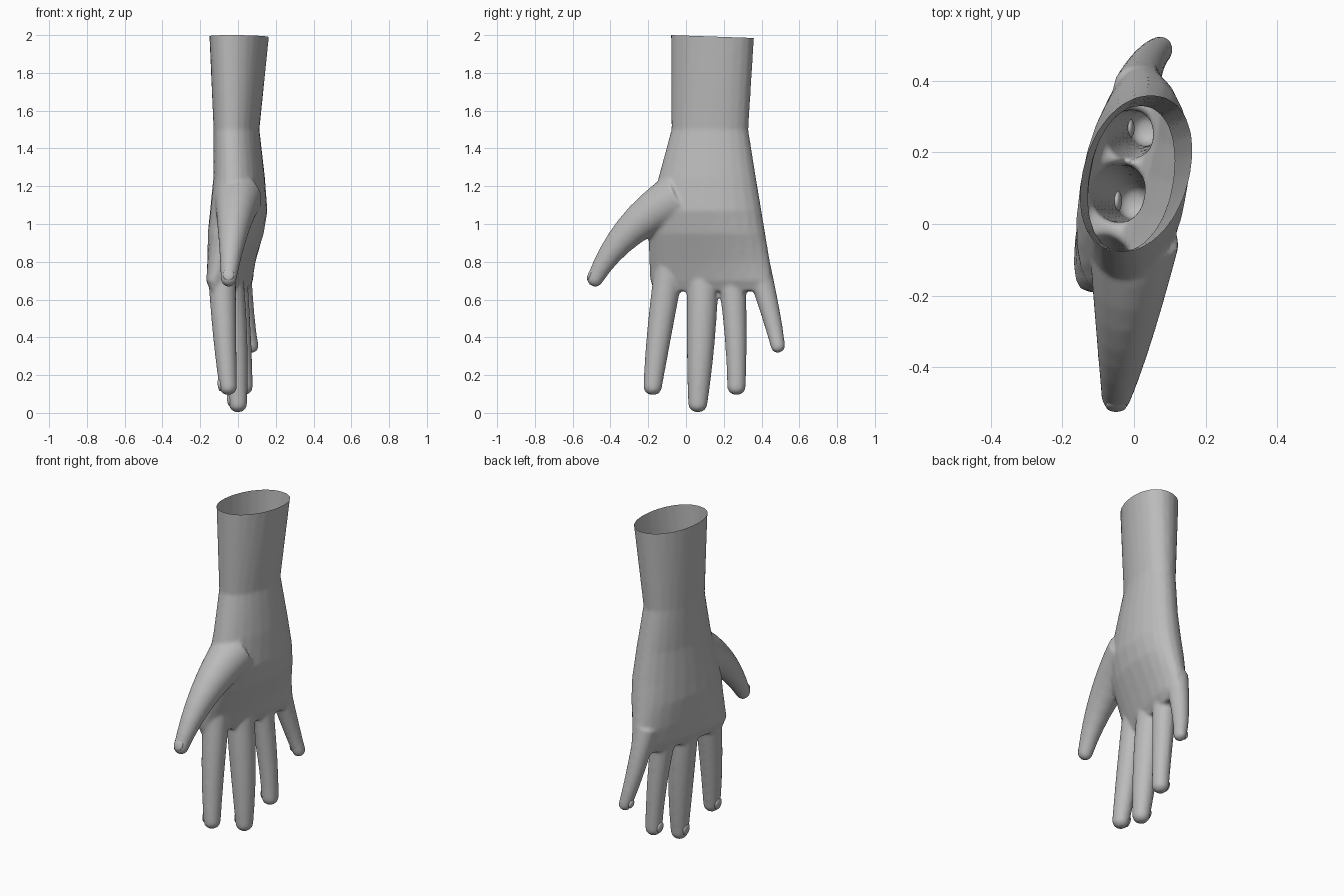
import bpy, bmesh, math
from mathutils import Vector

if "Cube" in bpy.data.objects:
    bpy.data.objects.remove(bpy.data.objects["Cube"])

skin = bpy.data.materials.new("grey skin")
skin.diffuse_color = (0.5, 0.5, 0.5, 1)
skin.use_nodes = True
skin.node_tree.nodes["Principled BSDF"].inputs["Base Color"].default_value = skin.diffuse_color
SEG = 24
ANGLES = [2 * math.pi * i / SEG for i in range(SEG)]


def spow(v, p):
    return math.copysign(abs(v) ** p, v)


def loft(bm, rings):
    """Skin a list of closed rings and cap both ends."""
    loops = [[bm.verts.new(p) for p in ring] for ring in rings]
    for a, b in zip(loops, loops[1:]):
        for i in range(SEG):
            j = (i + 1) % SEG
            bm.faces.new((a[i], a[j], b[j], b[i]))
    bm.faces.new(loops[0])
    bm.faces.new(loops[-1])


def body_ring(z, y0, y1, xc, half, tilt):
    """Flattened horizontal section, sheared, squarer towards the knuckles."""
    power = min(0.95, 0.62 + 0.3 * z)
    ring = []
    for a in ANGLES:
        dy = (y1 - y0) / 2 * spow(math.cos(a), power)
        ring.append((xc + half * spow(math.sin(a), power) + tilt * dy, (y0 + y1) / 2 + dy, z))
    return ring


def digit(bm, base, middle, tip):
    """Curved taper through three (x, y, z, radius) stations, ending in a dome."""
    a, b, c = Vector(base), Vector(middle), Vector(tip)

    def at(t):
        return a * (1 - t) * (1 - 2 * t) + b * 4 * t * (1 - t) + c * t * (2 * t - 1)

    stations = []
    for k in range(9):
        t = k / 8
        d = (at(t + 0.02).xyz - at(t - 0.02).xyz).normalized()
        stations.append((at(t).xyz, at(t).w, d))
    end, r, d = stations[-1]
    for k in (1, 2, 3):
        e = math.radians(24 * k)
        stations.append((end + d * r * 0.85 * math.sin(e), r * math.cos(e), d))
    rings = []
    for p, r, d in stations:
        u = Vector((0, d.z, -d.y)).normalized()
        v = d.cross(u) * 0.95
        rings.append([p + r * (u * math.cos(q) + v * math.sin(q)) for q in ANGLES])
    loft(bm, rings)


bm = bmesh.new()

# forearm, wrist and palm: z, y range, x centre, half thickness, tilt
loft(bm, [body_ring(*r) for r in [
    (2.06, -0.08, 0.365, 0.008, 0.155, 0.20),
    (1.50, -0.077, 0.33, -0.008, 0.118, 0.13),
    (1.25, -0.145, 0.37, 0.006, 0.132, 0.12),
    (1.07, -0.19, 0.40, 0.004, 0.146, 0.13),
    (0.95, -0.20, 0.42, -0.012, 0.138, 0.16),
    (0.80, -0.195, 0.445, -0.035, 0.105, 0.20),
    (0.70, -0.19, 0.455, -0.045, 0.085, 0.25),
    (0.645, -0.17, 0.44, -0.045, 0.058, 0.25),
]])

# index, middle, ring and little finger, then the thumb
digit(bm, (-0.085, -0.09, 0.76, 0.078), (-0.072, -0.14, 0.43, 0.066), (-0.052, -0.177, 0.135, 0.049))
digit(bm, (-0.055, 0.09, 0.76, 0.084), (-0.022, 0.079, 0.40, 0.075), (0.0, 0.062, 0.045, 0.051))
digit(bm, (-0.025, 0.24, 0.76, 0.076), (0.012, 0.262, 0.42, 0.059), (0.032, 0.267, 0.135, 0.049))
digit(bm, (0.005, 0.375, 0.80, 0.068), (0.038, 0.447, 0.53, 0.051), (0.074, 0.487, 0.35, 0.038))
digit(bm, (0.0, -0.04, 1.14, 0.135), (-0.026, -0.30, 0.96, 0.085), (-0.05, -0.484, 0.705, 0.043))
bmesh.ops.recalc_face_normals(bm, faces=bm.faces)

mesh = bpy.data.meshes.new("hand_parts")
bm.to_mesh(mesh)
bm.free()
parts = bpy.data.objects.new("hand_parts", mesh)
bpy.context.collection.objects.link(parts)

# fuse all parts into one soft skin
remesh = parts.modifiers.new("fuse", 'REMESH')
remesh.mode = 'VOXEL'
remesh.voxel_size = 0.01
soften = parts.modifiers.new("soften", 'SMOOTH')
soften.factor = 0.5
soften.iterations = 7
graph = bpy.context.evaluated_depsgraph_get()
skin_mesh = bpy.data.meshes.new_from_object(parts.evaluated_get(graph))
bpy.data.objects.remove(parts)

# cut the sleeve end open, leaving a hollow shell
bm = bmesh.new()
bm.from_mesh(skin_mesh)
bmesh.ops.bisect_plane(bm, geom=bm.verts[:] + bm.edges[:] + bm.faces[:],
                       plane_co=(0, -0.08, 2.0), plane_no=(0, 0.035, 1), clear_outer=True)
bm.to_mesh(skin_mesh)
bm.free()
skin_mesh.materials.clear()
skin_mesh.materials.append(skin)
skin_mesh.shade_smooth()
hand = bpy.data.objects.new("hand", skin_mesh)
bpy.context.collection.objects.link(hand)


# fingernails: slim domes lying on the back of each digit
def nail(name, loc, out, along, width):
    n = Vector(out).normalized()
    t = Vector(along)
    t = (t - n * t.dot(n)).normalized()
    s = t.cross(n)
    bm = bmesh.new()
    bmesh.ops.create_uvsphere(bm, u_segments=16, v_segments=8, radius=1)
    for v in bm.verts:
        c = v.co.copy()
        v.co = Vector(loc) + s * c.x * width + t * c.y * width * 1.2 + n * c.z * 0.012
    me = bpy.data.meshes.new(name)
    bm.to_mesh(me)
    bm.free()
    me.materials.append(skin)
    me.shade_smooth()
    bpy.context.collection.objects.link(bpy.data.objects.new(name, me))


nail("index_nail", (-0.096, -0.175, 0.150), (-1, 0, -0.1), (0, 0, 1), 0.030)
nail("middle_nail", (-0.046, 0.064, 0.070), (-1, 0, -0.1), (0, 0, 1), 0.030)
nail("ring_nail", (-0.011, 0.267, 0.150), (-1, 0, -0.1), (0, 0, 1), 0.028)
nail("little_nail", (0.034, 0.483, 0.365), (-1, 0, -0.15), (0, -0.2, 1), 0.023)
nail("thumb_nail", (-0.050, -0.507, 0.733), (0, -1, 0.4), (0, 0.4, 1), 0.030)
